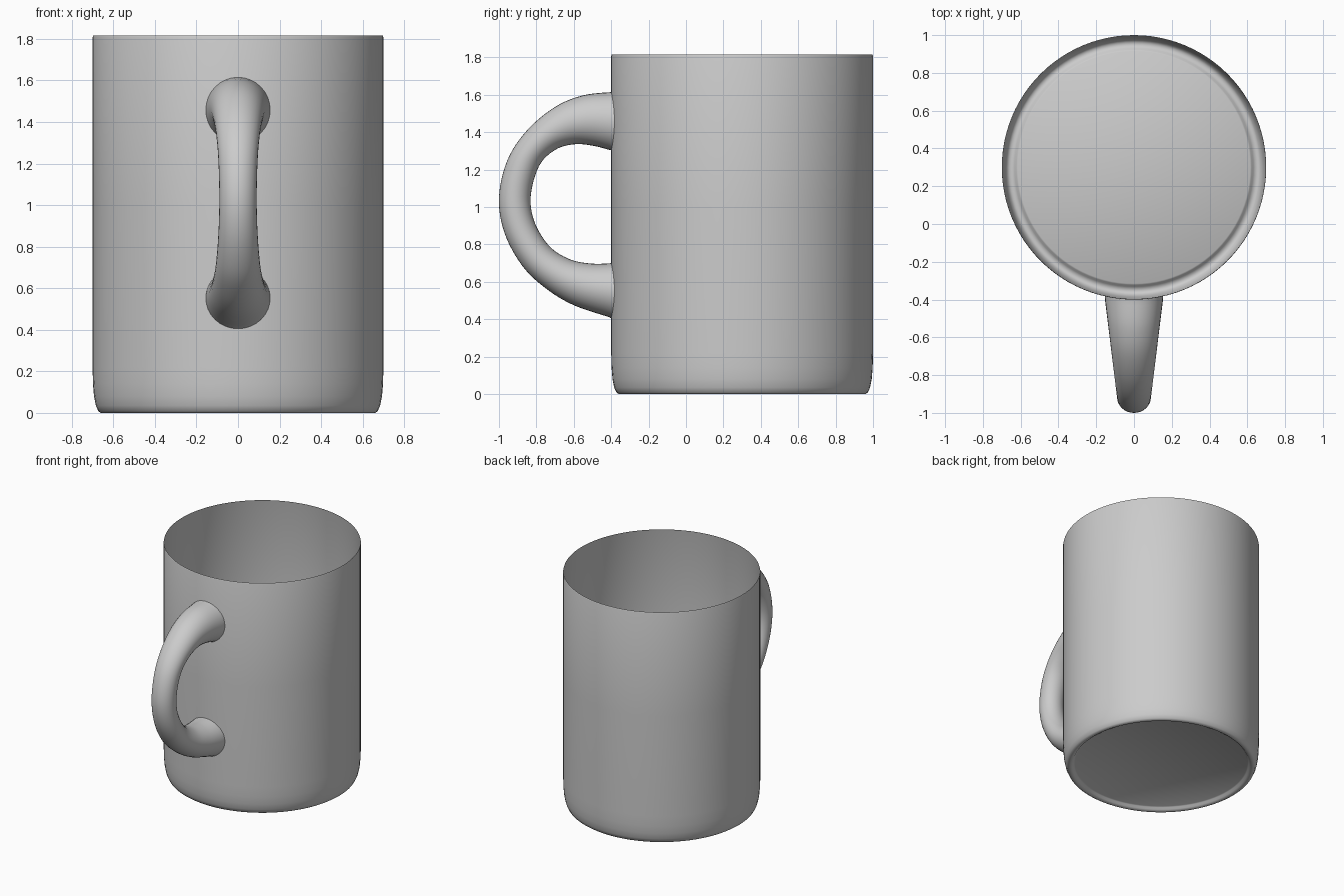
import bpy, bmesh, math
from mathutils import Vector
from mathutils.geometry import interpolate_bezier

if "Cube" in bpy.data.objects:
    bpy.data.objects.remove(bpy.data.objects["Cube"])

CY, R = 0.3, 0.7  # cup axis (y) and radius


def finish(name, bm, angle):
    bmesh.ops.recalc_face_normals(bm, faces=bm.faces)
    me = bpy.data.meshes.new(name)
    bm.to_mesh(me)
    bm.free()
    ob = bpy.data.objects.new(name, me)
    bpy.context.collection.objects.link(ob)
    bpy.ops.object.select_all(action='DESELECT')
    ob.select_set(True)
    bpy.context.view_layer.objects.active = ob
    bpy.ops.object.shade_smooth_by_angle(angle=math.radians(angle))
    return ob


def bridge(bm, a, b):
    n = len(a)
    for i in range(n):
        j = (i + 1) % n
        bm.faces.new((a[i], a[j], b[j], b[i]))


def smooth_path(pts, steps=6):
    """Catmull-Rom style interpolation through the points."""
    pts = [Vector(p) for p in pts]
    tan = [(pts[min(i + 1, len(pts) - 1)] - pts[max(i - 1, 0)]) / 6 for i in range(len(pts))]
    out = []
    for i in range(len(pts) - 1):
        seg = interpolate_bezier(pts[i], pts[i] + tan[i], pts[i + 1] - tan[i + 1], pts[i + 1], steps + 1)
        out += seg[:-1]
    return out + [pts[-1]]


# Cup: thin open shell with a rounded base, foot ring and recessed floor
profile = [(0.697, 1.815), (0.7, 1.805), (0.7, 1.0), (0.7, 0.22), (0.698, 0.14), (0.693, 0.08),
           (0.684, 0.035), (0.672, 0.008), (0.66, 0.0), (0.645, 0.0), (0.632, 0.008),
           (0.623, 0.02), (0.615, 0.025)]
N = 96
bm = bmesh.new()
rings = [[bm.verts.new((r * math.cos(2 * math.pi * k / N), CY + r * math.sin(2 * math.pi * k / N), z))
          for k in range(N)] for r, z in profile]
for a, b in zip(rings, rings[1:]):
    bridge(bm, a, b)
bm.faces.new(rings[-1])
finish("cup_body", bm, 50)

# Handle: round tube swept between its outer and inner side outlines (y, z)
outer = [(-0.39, 1.615), (-0.55, 1.597), (-0.70, 1.535), (-0.85, 1.41), (-0.955, 1.25), (-1.0, 1.05),
         (-0.97, 0.86), (-0.875, 0.685), (-0.75, 0.565), (-0.60, 0.475), (-0.39, 0.405)]
inner = [(-0.39, 1.30), (-0.50, 1.328), (-0.60, 1.335), (-0.70, 1.305), (-0.785, 1.22), (-0.83, 1.06),
         (-0.81, 0.92), (-0.73, 0.79), (-0.62, 0.72), (-0.50, 0.697), (-0.39, 0.70)]
path_out = smooth_path([(0, y, z) for y, z in outer])
path_in = smooth_path([(0, y, z) for y, z in inner])
M = 32
bm = bmesh.new()
rings = []
for i, (o, n) in enumerate(zip(path_out, path_in)):
    mid, half = (o + n) / 2, (o - n) / 2
    width = 0.155 - 0.124 * (-0.39 - mid.y)
    ring = []
    for k in range(M):
        t = 2 * math.pi * k / M
        p = mid + half * math.cos(t) + Vector((width * math.sin(t), 0, 0))
        if i in (0, len(path_out) - 1):  # ends follow the curved wall
            p.y = CY - math.sqrt(R * R - p.x * p.x)
        ring.append(bm.verts.new(p))
    rings.append(ring)
for a, b in zip(rings, rings[1:]):
    bridge(bm, a, b)
finish("handle", bm, 60)
